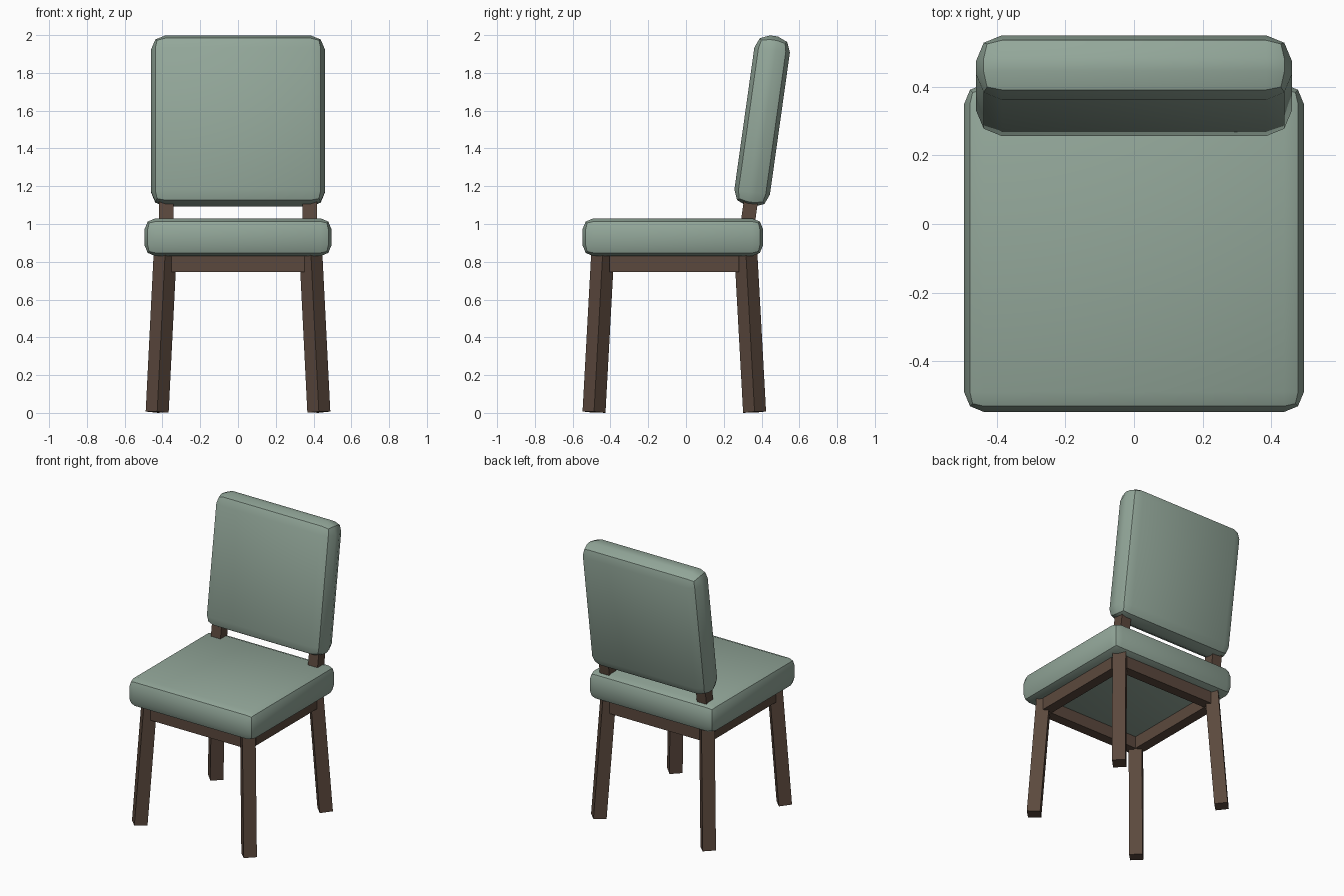
import bpy
import math
from mathutils import Vector, Matrix

cube = bpy.data.objects.get("Cube")
if cube:
    bpy.data.objects.remove(cube, do_unlink=True)


def make_material(name, color):
    mat = bpy.data.materials.new(name)
    mat.use_nodes = True
    mat.diffuse_color = color
    mat.node_tree.nodes["Principled BSDF"].inputs["Base Color"].default_value = color
    return mat


fabric = make_material("sage_fabric", (0.29, 0.385, 0.32, 1))
wood = make_material("dark_wood", (0.105, 0.066, 0.047, 1))


def box(name, center, size, mat, rotation=None):
    bpy.ops.mesh.primitive_cube_add(size=1, location=center)
    obj = bpy.context.object
    obj.name = name
    obj.data.transform(Matrix.Diagonal((*size, 1)))
    if rotation:
        obj.rotation_euler = rotation.to_euler()
    obj.data.materials.append(mat)
    return obj


def cushion(name, center, size, bevel, rotation=None):
    obj = box(name, center, size, fabric, rotation)
    mod = obj.modifiers.new("rounded_edges", "BEVEL")
    mod.width = bevel
    mod.segments = 2
    bpy.ops.object.modifier_apply(modifier=mod.name)
    bpy.ops.object.shade_smooth_by_angle(angle=math.radians(30))
    return obj


# Cushions: flat seat and reclined back
lean = Matrix.Rotation(math.radians(-8), 3, "X")
back_center = Vector((0, 0.403, 1.545))
cushion("seat_cushion", (0, -0.07, 0.93), (0.99, 0.956, 0.2), 0.058)
cushion("back_cushion", back_center, (0.92, 0.19, 0.91), 0.075, lean)

# Posts joining the seat to the back, on the back's own centre line
for side, label in ((1, "left"), (-1, "right")):
    post_center = back_center + lean @ Vector((0, 0, -0.44))
    post_center.x = side * 0.38
    box(label + "_back_post", post_center, (0.075, 0.075, 0.36), wood, lean)

# Splayed legs, turned to face the corners
mid_y = -0.062
for side, label in ((1, "left"), (-1, "right")):
    for end, place in ((1, "back"), (-1, "front")):
        foot = Vector((side * 0.428, mid_y + end * 0.425, 0.004))
        top = Vector((side * 0.384, mid_y + end * 0.377, 0.88))
        axis = top - foot
        turn = Matrix.Rotation(math.radians(45), 3, "Z")
        tilt = Vector((0, 0, 1)).rotation_difference(axis).to_matrix()
        box(f"{place}_{label}_leg", (foot + top) / 2,
            (0.086, 0.086, axis.length), wood, tilt @ turn)

# Rails under the seat
half_x, half_y, thick = 0.352, 0.342, 0.07
rail_z, rail_h = 0.798, 0.106
for sign, place, label in ((1, "back", "left"), (-1, "front", "right")):
    box(place + "_rail", (0, mid_y + sign * (half_y + thick / 2), rail_z),
        (2 * half_x, thick, rail_h), wood)
    box(label + "_rail", (sign * (half_x + thick / 2), mid_y, rail_z),
        (thick, 2 * half_y, rail_h), wood)
